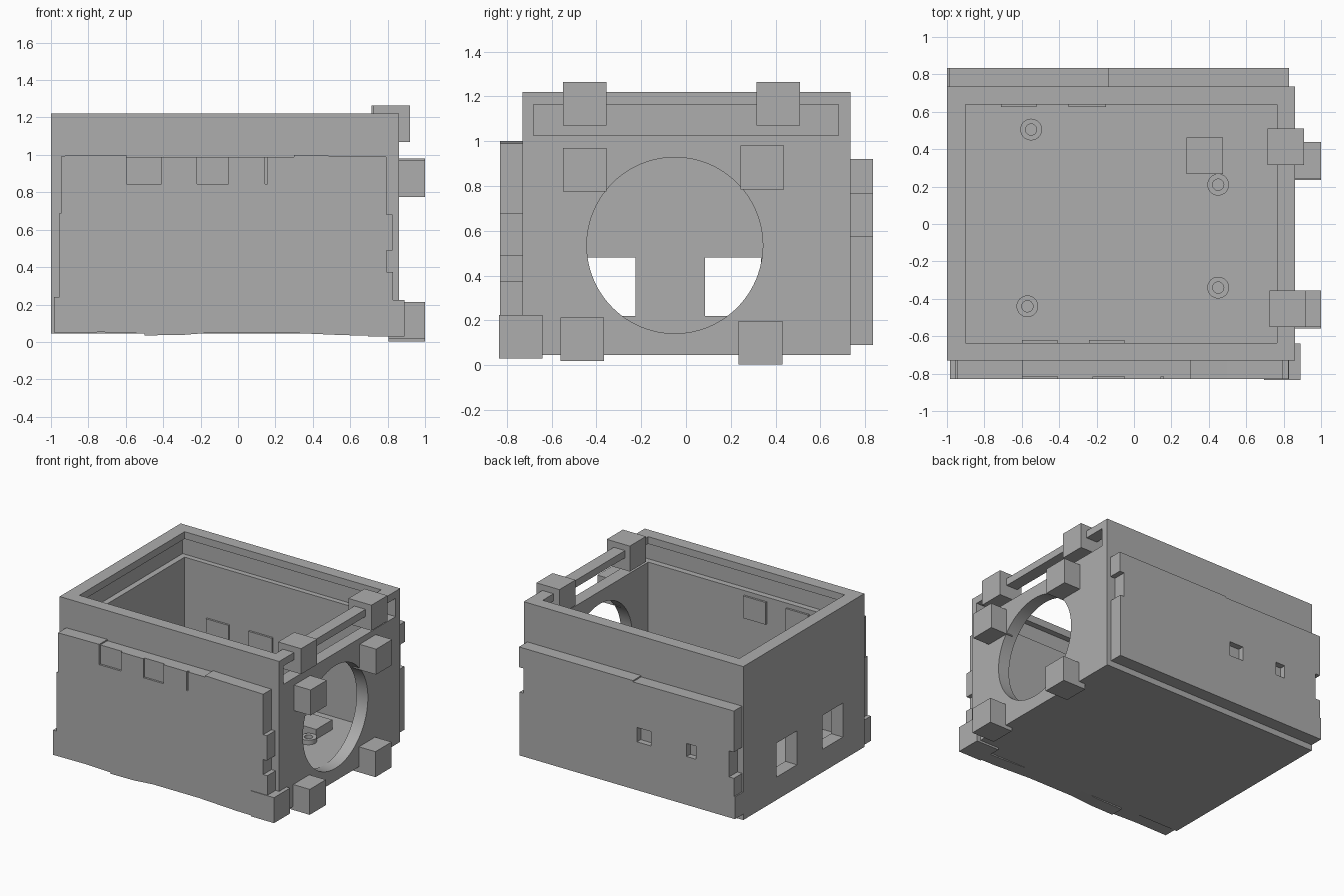
import bpy, bmesh, math
from mathutils import Matrix

if "Cube" in bpy.data.objects:
    bpy.data.objects.remove(bpy.data.objects["Cube"])

grey = bpy.data.materials.new("plain grey")
grey.diffuse_color = (0.42, 0.42, 0.42, 1)
grey.use_nodes = True
grey.node_tree.nodes["Principled BSDF"].inputs["Base Color"].default_value = grey.diffuse_color


def finish(name, bm):
    bmesh.ops.recalc_face_normals(bm, faces=bm.faces)
    me = bpy.data.meshes.new(name)
    bm.to_mesh(me)
    bm.free()
    me.materials.append(grey)
    ob = bpy.data.objects.new(name, me)
    bpy.context.collection.objects.link(ob)
    return ob


def box(name, x0, x1, y0, y1, z0, z1):
    bm = bmesh.new()
    m = Matrix.Translation(((x0 + x1) / 2, (y0 + y1) / 2, (z0 + z1) / 2))
    bmesh.ops.create_cube(bm, size=1, matrix=m @ Matrix.Diagonal((x1 - x0, y1 - y0, z1 - z0, 1)))
    return finish(name, bm)


def slab(name, outline, y0, y1):
    """Outline in x and z, extruded along y."""
    bm = bmesh.new()
    face = bm.faces.new([bm.verts.new((x, y0, z)) for x, z in outline])
    ext = bmesh.ops.extrude_face_region(bm, geom=[face])
    bmesh.ops.translate(bm, vec=(0, y1 - y0, 0),
                        verts=[v for v in ext["geom"] if isinstance(v, bmesh.types.BMVert)])
    return finish(name, bm)


def cut(target, cutter):
    mod = target.modifiers.new("cut", "BOOLEAN")
    mod.operation, mod.solver, mod.object = "DIFFERENCE", "EXACT", cutter
    bpy.context.view_layer.objects.active = target
    bpy.ops.object.modifier_apply(modifier=mod.name)
    bpy.data.objects.remove(cutter)


def smooth(ob):
    bpy.ops.object.select_all(action="DESELECT")
    ob.select_set(True)
    bpy.context.view_layer.objects.active = ob
    bpy.ops.object.shade_smooth_by_angle(angle=math.radians(30))


# Open case with a lid slot that runs out through the right wall
case = box("case", -1, 0.86, -0.73, 0.735, 0.045, 1.22)
cut(case, box("cavity", -0.9, 0.765, -0.635, 0.64, 0.14, 1.4))
cut(case, box("lid_slot", -0.945, 1.0, -0.68, 0.68, 1.025, 1.165))

# Windows in the left wall
for y0, y1 in ((-0.47, -0.225), (0.085, 0.335)):
    cut(case, box("window", -1.1, -0.8, y0, y1, 0.22, 0.48))

# Round opening in the right wall
bm = bmesh.new()
bmesh.ops.create_cone(bm, cap_ends=True, segments=96, radius1=0.393, radius2=0.393, depth=0.4,
                      matrix=Matrix.Translation((0.83, -0.05, 0.535)) @ Matrix.Rotation(math.pi / 2, 4, "Y"))
cut(case, finish("round_opening", bm))
smooth(case)

# Front panel with stepped ends and an uneven lower edge
front = slab("front_panel", [
    (-0.985, 0.05), (-0.72, 0.052), (-0.5, 0.045), (-0.5, 0.035), (-0.3, 0.037), (-0.14, 0.05),
    (0.25, 0.05), (0.57, 0.036), (0.83, 0.033), (0.83, 0.375), (0.795, 0.375), (0.795, 0.49),
    (0.825, 0.49), (0.825, 0.68), (0.795, 0.68), (0.795, 0.99), (0.5, 0.995), (0.3, 1.0), (0.3, 0.99),
    (-0.595, 0.99), (-0.595, 1.0), (-0.8, 0.998), (-0.945, 0.995), (-0.945, 0.69), (-0.955, 0.69),
    (-0.955, 0.24), (-0.985, 0.24)], -0.83, -0.73)
for x0, x1 in ((-0.595, -0.41), (-0.22, -0.05), (0.145, 0.158)):
    cut(front, box("front_recess", x0, x1, -0.9, -0.815, 0.845, 1.1))

# Back panel with stepped ends and two small recesses
back = slab("back_panel", [
    (-1.0, 0.09), (0.825, 0.09), (0.825, 0.575), (0.79, 0.575), (0.79, 0.765), (0.83, 0.765),
    (0.83, 0.92), (-0.135, 0.92), (-0.135, 0.91), (-0.99, 0.915), (-0.99, 0.6), (-0.95, 0.6),
    (-0.95, 0.4), (-0.99, 0.4), (-0.99, 0.26), (-1.0, 0.26)], 0.735, 0.835)
for x, z, w, h in ((-0.23, 0.515, 0.12, 0.11), (-0.63, 0.51, 0.08, 0.1)):
    cut(back, box("back_recess", x - w / 2, x + w / 2, 0.79, 0.9, z - h / 2, z + h / 2))

# Thin raised plates on the inner walls
for x0, x1 in ((-0.71, -0.52), (-0.35, -0.15)):
    box("back_inner_plate", x0, x1, 0.625, 0.645, 0.49, 0.61)
for x0, x1 in ((-0.6, -0.41), (-0.24, -0.05)):
    box("front_inner_plate", x0, x1, -0.64, -0.62, 0.82, 0.99)

# Cubes around the right side: lower corner x, y, z
S = 0.195
for name, x, y, z in (
        ("rim_cube", 0.725, -0.55, 1.07), ("rim_cube", 0.715, 0.315, 1.07),
        ("upper_cube", 0.805, -0.55, 0.775), ("upper_cube", 0.805, 0.243, 0.785),
        ("lower_cube", 0.805, -0.56, 0.018), ("lower_cube", 0.805, 0.235, 0.003),
        ("corner_cube", 0.695, -0.835, 0.03), ("floor_cube", 0.28, 0.268, 0.06)):
    side = 0.155 if name == "floor_cube" else S
    box(name, x, x + S, y, y + S, z, z + side)

# Ring-shaped mounting bosses on the floor
for x, y in ((-0.55, 0.505), (0.45, 0.21), (-0.57, -0.44), (0.45, -0.34)):
    bm = bmesh.new()
    profile = [(0.03, 0.12), (0.058, 0.12), (0.058, 0.175), (0.03, 0.175)]
    vs = [bm.verts.new((r, 0, z)) for r, z in profile]
    es = [bm.edges.new((vs[i], vs[(i + 1) % 4])) for i in range(4)]
    bmesh.ops.spin(bm, geom=vs + es, cent=(0, 0, 0), axis=(0, 0, 1), angle=2 * math.pi, steps=32)
    bmesh.ops.remove_doubles(bm, verts=bm.verts, dist=1e-4)
    bmesh.ops.translate(bm, verts=bm.verts, vec=(x, y, 0))
    smooth(finish("floor_boss", bm))
